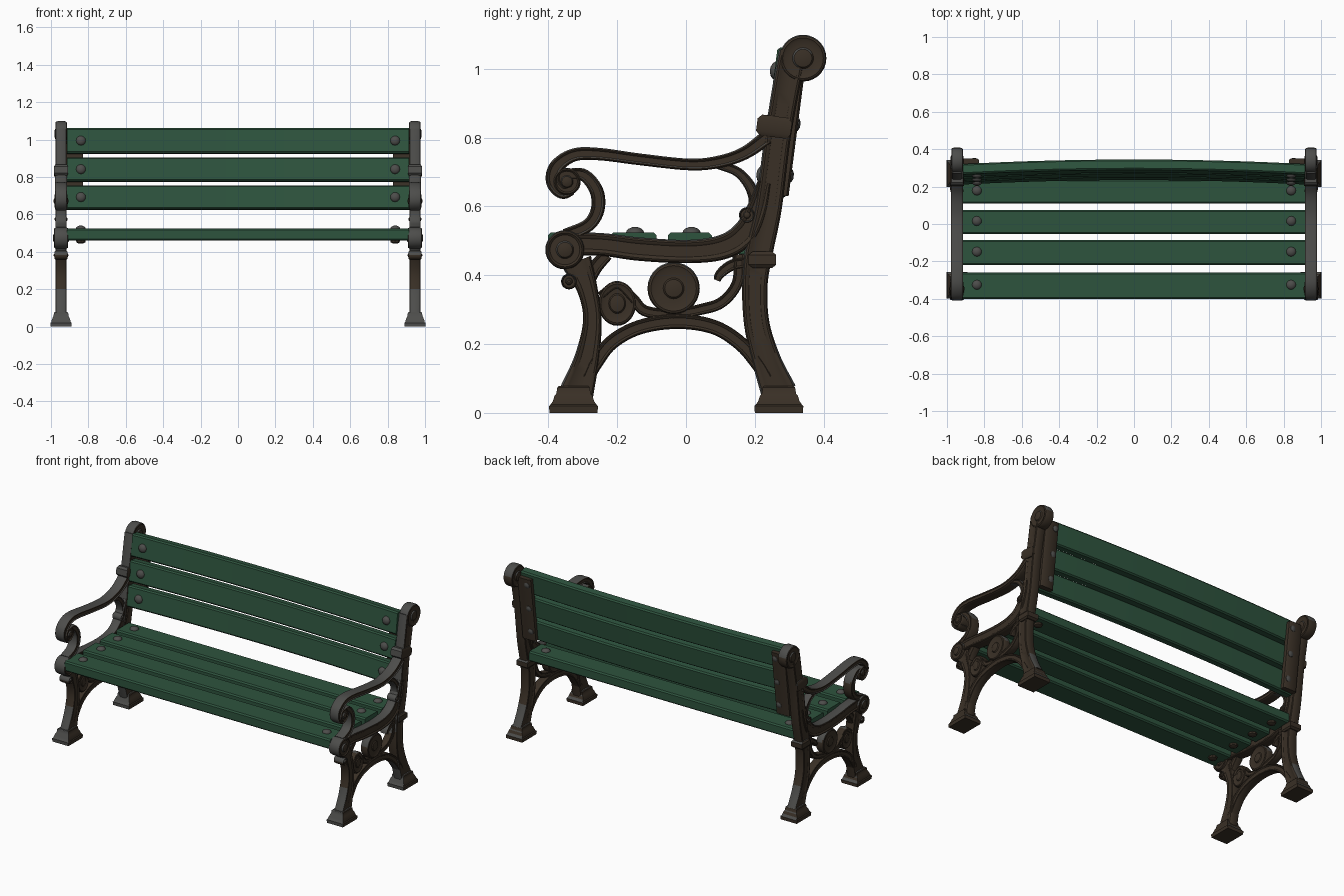
import bpy, bmesh, math
from mathutils import Vector

if "Cube" in bpy.data.objects:
    bpy.data.objects.remove(bpy.data.objects["Cube"])


def material(name, rgb):
    m = bpy.data.materials.new(name)
    m.diffuse_color = (*rgb, 1)
    m.use_nodes = True
    m.node_tree.nodes["Principled BSDF"].inputs["Base Color"].default_value = m.diffuse_color
    return m


GREEN = material("green paint", (0.027, 0.088, 0.048))
BROWN = material("dark brown iron", (0.041, 0.029, 0.019))
GREY = material("worn grey iron", (0.074, 0.074, 0.070))
XC = 0.946  # centre plane of the end frames


def loft(name, rings, mats, mirror=True):
    """Skin a list of equal-length closed rings, cap both ends."""
    bm = bmesh.new()
    vs = [[bm.verts.new(p) for p in r] for r in rings]
    n = len(vs[0])
    for a, b in zip(vs, vs[1:]):
        for i in range(n):
            bm.faces.new((a[i], a[(i + 1) % n], b[(i + 1) % n], b[i]))
    bm.faces.new(vs[0])
    bm.faces.new(vs[-1])
    bmesh.ops.recalc_face_normals(bm, faces=bm.faces)
    bm.normal_update()
    if len(mats) > 1:  # iron: worn grey on faces turned up or forward
        for f in bm.faces:
            nx, ny, nz = f.normal
            z = f.calc_center_median().z
            if abs(nx) < 0.6 and (ny < -0.3 or nz > 0.3) and not 0.2 < z < 0.38:
                f.material_index = 1
    me = bpy.data.meshes.new(name)
    bm.to_mesh(me)
    bm.free()
    ob = bpy.data.objects.new(name, me)
    bpy.context.collection.objects.link(ob)
    for m in mats:
        me.materials.append(m)
    if mirror:
        ob.modifiers.new("mirror", 'MIRROR')
    return ob


IRON = [BROWN, GREY]
# fluted half section: (offset across the bar, depth)
HALF = [(-1, .6), (-.88, .92), (-.74, 1), (-.58, .95), (-.46, .84),
        (.46, .84), (.58, .95), (.74, 1), (.88, .92), (1, .6)]
FLUTED = HALF + [(a, -d) for a, d in reversed(HALF)]


def bar(name, pts, depth=0.03, steps=6):
    """Fluted bar along a smooth path of (y, z, half width) points."""
    P = [Vector(p) for p in pts]
    P = [2 * P[0] - P[1]] + P + [2 * P[-1] - P[-2]]
    path = []
    for i in range(1, len(P) - 2):
        a, b, c, d = P[i - 1:i + 3]
        for k in range(steps):
            t = k / steps
            path.append(0.5 * (2 * b + (c - a) * t + (2 * a - 5 * b + 4 * c - d) * t * t
                               + (3 * b - a - 3 * c + d) * t ** 3))
    path.append(P[-2])
    rings = []
    for i, p in enumerate(path):
        t = path[min(i + 1, len(path) - 1)] - path[max(i - 1, 0)]
        l = math.hypot(t.x, t.y)
        ny, nz = -t.y / l, t.x / l
        rings.append([(XC + d * depth, p.x + ny * a * p.z, p.y + nz * a * p.z) for a, d in FLUTED])
    return loft(name, rings, IRON)


def lathe(name, centre, axis, profile, mats, n=24, stretch=1.0):
    """Round part: profile is (distance along axis, radius)."""
    c, ax = Vector(centre), Vector(axis).normalized()
    u = ax.cross(Vector((0, 0, 1)) if abs(ax.z) < 0.9 else Vector((1, 0, 0))).normalized()
    v = ax.cross(u)
    return loft(name, [[c + ax * d + u * (r * math.cos(2 * math.pi * i / n))
                        + v * (r * stretch * math.sin(2 * math.pi * i / n)) for i in range(n)]
                       for d, r in profile], mats)


def disc(name, y, z, r, h, stretch=1.0, hub=0.45):
    """Cast boss with rounded rim, recessed face and raised hub on both faces."""
    side = [(.6 * h, r), (.9 * h, .95 * r), (h, .87 * r), (.85 * h, .76 * r),
            (.85 * h, hub * r), (1.05 * h, hub * r * .85), (1.15 * h, hub * r * .4)]
    prof = [(-d, q) for d, q in reversed(side)] + side
    return lathe(name, (XC, y, z), (1, 0, 0), prof, IRON, 28, stretch)


def block(name, y, z, levels, tilt=0.0):
    """Stacked rectangular casting: levels are (height, half x, half y)."""
    s = math.sin(tilt)
    return loft(name, [[(XC + sx * hx, y + s * h + sy * hy, z + h - s * sy * hy)
                        for sx, sy in ((-1, -1), (1, -1), (1, 1), (-1, 1))]
                       for h, hx, hy in levels], IRON)


# Legs and back post
bar("front_leg", [(-.318, .06, .05), (-.288, .16, .036), (-.272, .27, .027),
                  (-.287, .36, .03), (-.318, .44, .045)])
bar("back_leg_and_post", [(.27, .06, .052), (.235, .15, .042), (.206, .257, .037), (.2, .37, .037),
                          (.212, .47, .041), (.24, .6, .039), (.266, .8, .038),
                          (.297, .98, .04), (.312, 1.05, .042)])
disc("post_top_scroll", .34, 1.031, .068, .031)
FOOT = [(0, .055, .07), (.02, .057, .071), (.024, .052, .067), (.034, .05, .06),
        (.05, .044, .055), (.056, .04, .05), (.074, .038, .047), (.078, .034, .043)]
block("front_foot", -.327, 0, FOOT)
block("back_foot", .27, 0, FOOT)


# Collars on the post and knob on the leg
def collar(name, y, z, hh, hy, tilt):
    block(name, y, z, [(-hh, .031, hy - .012), (-hh * .6, .038, hy), (hh * .6, .038, hy),
                       (hh, .031, hy - .012)], tilt)


collar("upper_collar", .256, .832, .03, .05, .13)
collar("lower_collar", .222, .445, .024, .04, 0)
disc("front_leg_knob", -.34, .382, .023, .034)

# Seat rail with front scroll
bar("seat_rail", [(-.37, .49, .034), (-.25, .49, .033), (-.135, .476, .034), (.01, .469, .034),
                  (.11, .483, .036), (.17, .523, .036), (.205, .59, .03), (.228, .67, .02)])
disc("seat_front_scroll", -.352, .474, .057, .038)

# Armrest, its scroll, front stem and rear brace
bar("armrest", [(.235, .80, .022), (.17, .755, .019), (.097, .73, .018), (.01, .722, .017),
                (-.135, .737, .017), (-.25, .752, .018), (-.325, .75, .019), (-.376, .716, .021),
                (-.386, .672, .021), (-.36, .642, .02), (-.33, .65, .016)], .032)
disc("armrest_scroll", -.346, .672, .04, .034)
bar("armrest_stem", [(-.34, .695, .016), (-.295, .69, .018), (-.26, .645, .02), (-.257, .59, .02),
                     (-.285, .545, .019), (-.35, .515, .02)])
bar("armrest_brace", [(.09, .722, .012), (.15, .7, .014), (.188, .655, .016),
                      (.198, .606, .016), (.178, .565, .014)], .024)
disc("brace_curl", .177, .575, .023, .03)

# Arch and ornament below the seat
bar("arch", [(-.285, .1, .018), (-.262, .145, .02), (-.216, .205, .021), (-.135, .249, .021),
             (-.025, .266, .022), (.082, .249, .021), (.16, .2, .021), (.21, .14, .02),
             (.235, .1, .018)], .026)
disc("centre_rosette", -.036, .362, .076, .026, hub=.4)
disc("side_rosette", -.2, .318, .055, .024, 1.18)
bar("right_ornament", [(.155, .46, .02), (.15, .38, .016), (.105, .322, .016),
                       (.04, .3, .016), (-.04, .285, .014)], .022)
bar("right_curl", [(.19, .44, .016), (.135, .43, .016), (.1, .405, .014), (.09, .385, .01)], .022)
bar("left_ornament", [(-.25, .34, .012), (-.2, .372, .012), (-.155, .335, .014),
                      (-.12, .297, .016), (-.04, .285, .014)], .022)
bar("left_bracket", [(-.29, .36, .014), (-.265, .42, .02), (-.23, .46, .018)], .022)


# Slats: rounded planks lofted along x, optionally bowed and tilted
def plank(name, y, z, ht, hh, tilt, bow, length=.914, e=.008):
    sec = [(-ht, -hh + e), (-ht, hh - e), (-ht + e, hh), (ht - e, hh),
           (ht, hh - e), (ht, -hh + e), (ht - e, -hh), (-ht + e, -hh)]
    c, s = math.cos(tilt), math.sin(tilt)
    rings = []
    for i in range(17):
        x = length * (i / 8 - 1)
        off = bow * (1 - (x / length) ** 2)
        rings.append([(x, y + off + a * c + b * s, z - a * s + b * c) for a, b in sec])
    return loft(name, rings, [GREEN], False)


HEAD = [(0, .026), (.006, .025), (.012, .019), (.017, .008)]
for i, (y, hw) in enumerate([(-.33, .071), (-.153, .067), (.011, .064), (.174, .065)]):
    plank(f"seat_slat_{i + 1}", y, .493, hw, .031, 0, 0)
    lathe(f"seat_bolt_{i + 1}", (.84, y + .005, .523), (0, 0, 1), HEAD, [GREY], 12)
    lathe(f"seat_nut_{i + 1}", (.84, y + .005, .463), (0, 0, -1),
          [(0, .026), (.012, .024), (.018, .012)], [BROWN], 8)

TILT = 0.13
for i, (z, hh) in enumerate([(.69, .064), (.839, .064), (.992, .068)]):
    y = .246 + (z - .69) * TILT
    plank(f"back_slat_{i + 1}", y, z, .028, hh, TILT, .024)
    lathe(f"back_bolt_{i + 1}", (.84, y - .024, z + .003), (0, -1, TILT), HEAD, [GREY], 12)
    lathe(f"back_nut_{i + 1}", (.855, y + .05, z), (0, 1, -TILT),
          [(0, .02), (.012, .018), (.017, .008)], [GREY], 8)

# Iron strap behind the back slats, beside each post
loft("back_strap", [[(x, .274 + (z - .69) * TILT + d, z)
                     for x, d in ((.83, 0), (.92, 0), (.92, .026), (.91, .032), (.84, .032), (.83, .026))]
                    for z in (.63, 1.03)], [BROWN])

# Smooth shading with sharp edges kept
for ob in bpy.context.scene.objects:
    ob.select_set(True)
    bpy.context.view_layer.objects.active = ob
bpy.ops.object.shade_smooth_by_angle(angle=math.radians(35))
